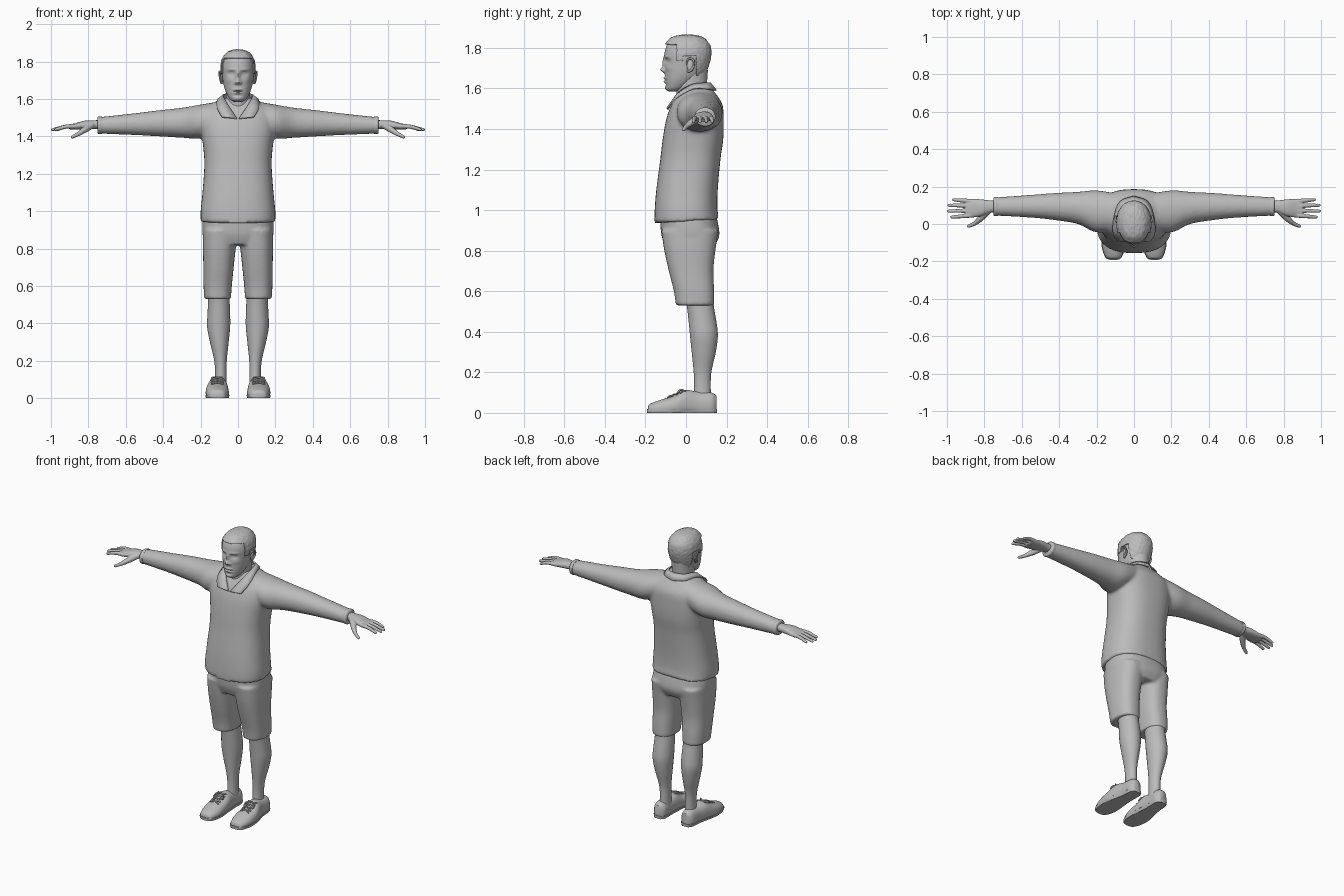
import bpy, bmesh, math
from mathutils import Vector, Matrix, noise

cube = bpy.data.objects.get("Cube")
if cube:
    bpy.data.objects.remove(cube, do_unlink=True)

grey = bpy.data.materials.new("plain grey")
grey.use_nodes = True
tone = (0.5, 0.5, 0.5, 1)
grey.diffuse_color = tone
grey.node_tree.nodes["Principled BSDF"].inputs["Base Color"].default_value = tone


def resample(rows, steps):
    """Smooth spline through rows of numbers."""
    rows = [Vector(r) for r in rows]
    out = []
    for i in range(len(rows) - 1):
        a, b = rows[max(i - 1, 0)], rows[i]
        c, d = rows[i + 1], rows[min(i + 2, len(rows) - 1)]
        for k in range(steps):
            t = k / steps
            out.append(b + (c - a) * t / 2 + (a * 2 - b * 5 + c * 4 - d) * t * t / 2
                       + (b * 3 - a - c * 3 + d) * t ** 3 / 2)
    return out + [rows[-1]]


def skin_rings(bm, rings):
    rings = [[bm.verts.new(p) for p in ring] for ring in rings]
    n = len(rings[0])
    for a, b in zip(rings, rings[1:]):
        for i in range(n):
            j = (i + 1) % n
            bm.faces.new((a[i], a[j], b[j], b[i]))
    bm.faces.new(rings[0])
    bm.faces.new(rings[-1])


def loft(bm, axis, rows, side=1, n=40, power=2.3, steps=5, warp=None):
    """Rows hold position along the axis, then min and max of the other two axes."""
    rings = []
    for t, u0, u1, v0, v1 in resample(rows, steps):
        ring = []
        for i in range(n):
            c, s = math.cos(math.tau * i / n), math.sin(math.tau * i / n)
            u = (u0 + u1) / 2 + (u1 - u0) / 2 * math.copysign(abs(c) ** (2 / power), c)
            v = (v0 + v1) / 2 + (v1 - v0) / 2 * math.copysign(abs(s) ** (2 / power), s)
            p = Vector({"x": (t, u, v), "y": (u, t, v), "z": (u, v, t)}[axis])
            p.x *= side
            ring.append(warp(p) if warp else p)
        rings.append(ring)
    skin_rings(bm, rings)


def tube(bm, points, radii, n=12, steps=4):
    """Round limb along a path, with ball ends."""
    path = resample([(*p, r) for p, r in zip(points, radii)], steps)
    rings = []
    for i, q in enumerate(path):
        way = path[min(i + 1, len(path) - 1)].xyz - path[max(i - 1, 0)].xyz
        turn = way.to_track_quat("Z", "Y")
        rings.append([q.xyz + turn @ Vector((math.cos(math.tau * k / n), math.sin(math.tau * k / n), 0)) * q.w
                      for k in range(n)])
    skin_rings(bm, rings)
    for q in (path[0], path[-1]):
        ball(bm, q.xyz, (q.w,) * 3, n)


def ball(bm, centre, size, n=20):
    bmesh.ops.create_uvsphere(bm, u_segments=n, v_segments=n // 2, radius=1,
                              matrix=Matrix.Translation(centre) @ Matrix.Diagonal((*size, 1)))


def finish(name, bm, mirror=False, voxel=0, smooth=0, thick=0, subdiv=0):
    bmesh.ops.recalc_face_normals(bm, faces=bm.faces)
    mesh = bpy.data.meshes.new(name)
    bm.to_mesh(mesh)
    bm.free()
    mesh.materials.append(grey)
    obj = bpy.data.objects.new(name, mesh)
    bpy.context.collection.objects.link(obj)
    if mirror:
        obj.modifiers.new("mirror", "MIRROR")
    if subdiv:
        obj.modifiers.new("subdivide", "SUBSURF").levels = subdiv
        obj.modifiers["subdivide"].render_levels = subdiv
    if thick:
        shell = obj.modifiers.new("thickness", "SOLIDIFY")
        shell.thickness, shell.offset = thick, 0
    if voxel:
        blend = obj.modifiers.new("blend", "REMESH")
        blend.mode, blend.voxel_size, blend.use_smooth_shade = "VOXEL", voxel, True
    if smooth:
        soft = obj.modifiers.new("soften", "SMOOTH")
        soft.factor, soft.iterations = 0.5, smooth
    bpy.ops.object.select_all(action="DESELECT")
    obj.select_set(True)
    bpy.context.view_layer.objects.active = obj
    bpy.ops.object.shade_smooth_by_angle(angle=math.radians(50))
    return obj


# Shirt: body and sleeves blended together
bm = bmesh.new()
tilt = lambda p: Vector((p.x, p.y, p.z + 0.06 * p.y * max(0, 1.2 - p.z) * 4))
loft(bm, "z", [(.945, -.2, .2, -.155, .163), (1, -.2, .2, -.155, .155), (1.1, -.19, .19, -.147, .157),
               (1.25, -.18, .18, -.127, .17), (1.35, -.187, .187, -.115, .184), (1.45, -.2, .2, -.097, .186),
               (1.52, -.19, .19, -.072, .18), (1.57, -.14, .14, -.042, .15), (1.605, -.085, .085, -.02, .12)],
     power=2.5, warp=tilt)
for side in (1, -1):
    loft(bm, "x", [(.08, -.03, .16, 1.44, 1.59), (.2, -.045, .18, 1.39, 1.57), (.3, .0, .172, 1.393, 1.553),
                   (.42, .02, .166, 1.4, 1.54), (.55, .034, .156, 1.407, 1.524), (.75, .045, .142, 1.415, 1.502)],
         side=side, power=2.1)
finish("shirt", bm, voxel=.009, smooth=9)

# Cuffs
bm = bmesh.new()
loft(bm, "x", [(.728, .044, .145, 1.414, 1.505), (.745, .042, .145, 1.413, 1.506), (.752, .048, .14, 1.418, 1.5)], power=2.1)
finish("cuffs", bm, mirror=True)

# Shirt collar: folded strip from nape to front points
bm = bmesh.new()
inner = [(0, .118, 1.628), (.055, .095, 1.626), (.078, .03, 1.618), (.058, -.04, 1.575), (.006, -.09, 1.495)]
outer = [(0, .148, 1.59), (.075, .118, 1.596), (.106, .035, 1.598), (.112, -.05, 1.553), (.085, -.093, 1.503)]
strip = [[bm.verts.new(p) for p in resample(edge, 5)] for edge in (inner, outer)]
for i in range(len(strip[0]) - 1):
    bm.faces.new((strip[0][i], strip[0][i + 1], strip[1][i + 1], strip[1][i]))
finish("shirt_collar", bm, mirror=True, thick=.008)

# Shorts
bm = bmesh.new()
loft(bm, "z", [(.82, -.17, .17, -.1, .14), (.88, -.19, .19, -.122, .165), (.97, -.188, .188, -.128, .15)], power=2.5)
for side in (1, -1):
    loft(bm, "z", [(.53, .038, .18, -.05, .14), (.6, .033, .184, -.06, .139), (.7, .023, .185, -.085, .135),
                   (.8, .012, .188, -.107, .145), (.9, .0, .188, -.122, .16)], side=side, power=2.4)
finish("shorts", bm, voxel=.008, smooth=6)

# Bare legs
bm = bmesh.new()
loft(bm, "z", [(.06, .06, .125, .035, .125), (.12, .061, .122, .04, .122), (.2, .06, .127, .038, .125),
               (.3, .05, .15, .028, .147), (.38, .042, .165, .02, .157), (.45, .042, .163, .013, .15),
               (.52, .045, .16, .005, .138), (.6, .05, .16, -.01, .13)], power=2)
finish("legs", bm, mirror=True)

# Shoes, with flat soles and laces
shoe = [(-.188, .09, .128, .0, .03), (-.175, .068, .152, -.01, .046), (-.12, .05, .17, -.02, .066), (-.05, .05, .172, -.02, .088),
        (.0, .054, .162, -.02, .112), (.06, .058, .148, -.02, .104), (.125, .058, .142, -.02, .1), (.15, .075, .125, -.01, .085)]
bm = bmesh.new()
loft(bm, "y", shoe, warp=lambda p: Vector((p.x, p.y, max(p.z, .01))))
finish("shoes", bm, mirror=True)
bm = bmesh.new()
loft(bm, "y", shoe, power=3, warp=lambda p: Vector((.11 + (p.x - .11) * 1.04, p.y * 1.02, min(max(p.z, 0), .018))))
finish("shoe_soles", bm, mirror=True)
bm = bmesh.new()
for k in range(4):
    y = -.09 + k * .022
    z = .079 + k * .0085
    for s in (1, -1):
        tube(bm, [(.11 - s * .03, y, z - .003), (.11, y + .01, z + .005), (.11 + s * .03, y + .02, z + .004)], [.004] * 3, n=8)
for s in (1, -1):
    tube(bm, [(.11, -.012, .112), (.11 + s * .025, -.03, .112), (.11 + s * .035, -.045, .095)], [.004] * 3, n=8)
finish("shoe_laces", bm, mirror=True)

# Hands: palm, four fingers and thumb blended together
bm = bmesh.new()
loft(bm, "x", [(.72, .064, .124, 1.437, 1.487), (.77, .06, .126, 1.44, 1.486), (.82, .042, .132, 1.438, 1.484),
               (.87, .034, .134, 1.436, 1.47), (.9, .036, .13, 1.438, 1.464)])
for y, spread, length in ((.122, .008, .965), (.097, .003, .99), (.072, -.003, .992), (.046, -.009, .975)):
    tube(bm, [(.87, y, 1.454), (.92, y + spread / 2, 1.452), (length, y + spread, 1.436)], [.0125, .011, .0085])
tube(bm, [(.78, .07, 1.46), (.82, .03, 1.435), (.85, .004, 1.415), (.885, -.012, 1.397)], [.018, .017, .012, .009])
finish("hands", bm, mirror=True, voxel=.0035, smooth=3)

# Neck
bm = bmesh.new()
loft(bm, "z", [(1.5, -.075, .075, -.04, .11), (1.58, -.064, .064, -.048, .102), (1.69, -.066, .066, -.045, .108)], power=2)
finish("neck", bm)

# Head with sculpted face
head = bmesh.new()
loft(head, "z", [(1.585, -.02, .02, -.085, -.045), (1.597, -.042, .042, -.097, -.01), (1.63, -.062, .062, -.102, .04),
                 (1.67, -.076, .076, -.104, .085), (1.72, -.084, .084, -.104, .108), (1.77, -.087, .087, -.106, .118),
                 (1.81, -.08, .08, -.096, .113), (1.84, -.06, .06, -.072, .09), (1.853, -.038, .038, -.045, .062),
                 (1.858, -.012, .012, -.015, .03)], n=128, power=2.15, steps=10)
face_shape = [  # across, height, spread across, spread up, push
    (0, 1.725, .011, .026, -.013), (0, 1.692, .013, .012, -.021), (.014, 1.686, .007, .007, -.01),
    (.035, 1.735, .018, .012, .013), (.035, 1.735, .011, .006, -.006), (.036, 1.757, .024, .007, -.005),
    (.05, 1.7, .018, .014, -.004), (0, 1.65, .021, .006, -.008), (0, 1.633, .018, .006, -.008),
    (0, 1.642, .024, .003, .007), (0, 1.618, .02, .006, .004), (0, 1.602, .02, .011, -.006)]
for v in head.verts:
    if v.co.y < 0:
        x, z = v.co.x, v.co.z
        v.co.y += sum(push * math.exp(-((abs(x) - a) / wa) ** 2 - ((z - h) / wh) ** 2)
                      for a, h, wa, wh, push in face_shape)
hair = head.copy()
finish("head", head)

# Short hair: a thickened copy of the scalp above the hairline
def hairline(y):
    for limit, z in ((-.045, 1.812), (-.015, 1.735), (.05, 1.76)):
        if y < limit:
            return z
    return 1.665

bmesh.ops.recalc_face_normals(hair, faces=hair.faces)
bare = [f for f in hair.faces if f.calc_center_median().z < hairline(f.calc_center_median().y)]
bmesh.ops.delete(hair, geom=bare, context="FACES")
hair.normal_update()
for v, normal in [(v, v.normal.copy()) for v in hair.verts]:
    wave = noise.noise(Vector((v.co.x * 90, v.co.y * 45, v.co.z * 70)))
    quiff = max(0, -v.co.y - .03) * .06
    v.co += normal * (.004 + .002 * wave + quiff)
finish("hair", hair, thick=.006)

# Ears with a raised rim
bm = bmesh.new()
ball(bm, (.087, .022, 1.712), (.008, .018, .03))
tube(bm, [(.084, .003, 1.722), (.094, .012, 1.745), (.1, .034, 1.742), (.097, .04, 1.715), (.09, .022, 1.688), (.085, .01, 1.684)],
     [.004, .005, .005, .005, .006, .005], n=10)
finish("ears", bm, mirror=True)
